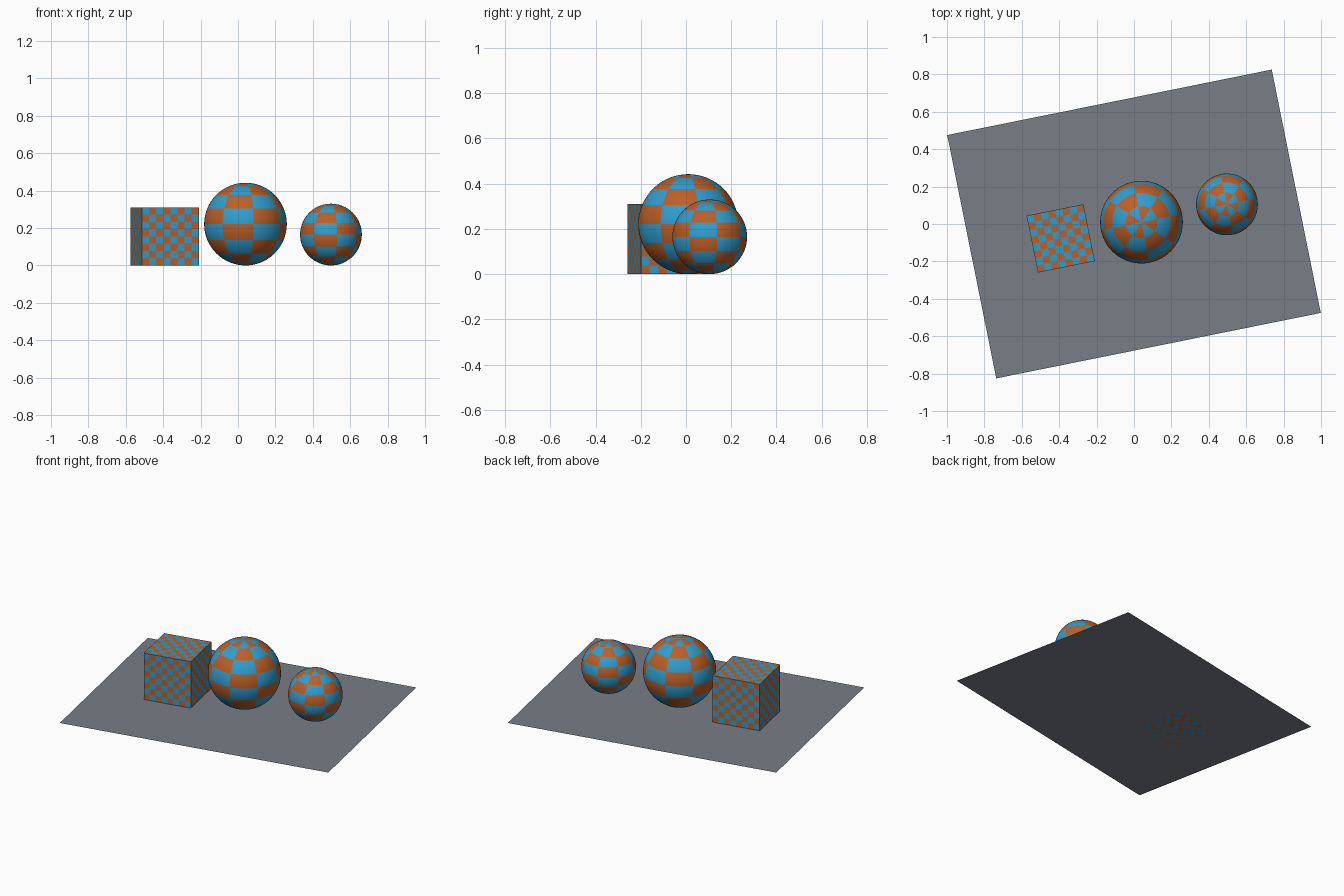
import bpy, bmesh, math
from mathutils import Matrix

if "Cube" in bpy.data.objects:
    bpy.data.objects.remove(bpy.data.objects["Cube"])

TURN = math.radians(11.4)   # the whole set is turned about z
CELLS = 8                   # checks per side / around / up each sphere


def material(name, rgb):
    m = bpy.data.materials.new(name)
    m.diffuse_color = (*rgb, 1.0)
    m.use_nodes = True
    m.node_tree.nodes["Principled BSDF"].inputs["Base Color"].default_value = m.diffuse_color
    return m


ORANGE = material("orange", (0.50, 0.115, 0.02))
BLUE = material("blue", (0.03, 0.34, 0.62))
GREY = material("slate grey", (0.19, 0.205, 0.24))


def finish(name, bm, mats, loc):
    me = bpy.data.meshes.new(name)
    bm.to_mesh(me)
    bm.free()
    for m in mats:
        me.materials.append(m)
    ob = bpy.data.objects.new(name, me)
    ob.location = loc
    ob.rotation_euler.z = TURN
    bpy.context.collection.objects.link(ob)
    return ob


# Flat floor sheet
bm = bmesh.new()
bmesh.ops.create_grid(bm, x_segments=1, y_segments=1, size=0.5)
bmesh.ops.scale(bm, vec=(1.77, 1.327, 1), verts=bm.verts)
finish("floor_sheet", bm, [GREY], (0, 0, 0))


# Checked cube: six gridded sides, coloured by cell parity
def checked_cube(name, loc, size):
    bm = bmesh.new()
    h = size / 2
    turns = [Matrix.Identity(4), Matrix.Rotation(math.pi, 4, 'X')]
    turns += [Matrix.Rotation(k * math.pi / 2, 4, 'Z') @ Matrix.Rotation(math.pi / 2, 4, 'X')
              for k in range(4)]
    for turn in turns:
        old = set(bm.faces)
        res = bmesh.ops.create_grid(bm, x_segments=CELLS, y_segments=CELLS, size=h)
        for f in bm.faces:
            if f not in old:
                c = f.calc_center_median()
                u = math.floor((c.x + h) / size * CELLS)
                v = math.floor((c.y + h) / size * CELLS)
                f.material_index = (u + v) % 2
        bmesh.ops.transform(bm, matrix=turn @ Matrix.Translation((0, 0, h)), verts=res["verts"])
    bmesh.ops.remove_doubles(bm, verts=bm.verts, dist=1e-5)
    return finish(name, bm, [ORANGE, BLUE], (loc[0], loc[1], h))


# Checked ball: cells by longitude and latitude
def checked_ball(name, loc, radius):
    bm = bmesh.new()
    bmesh.ops.create_uvsphere(bm, u_segments=64, v_segments=32, radius=radius)
    for f in bm.faces:
        c = f.calc_center_median()
        u = math.floor((math.atan2(c.y, c.x) + math.pi) / (2 * math.pi) * CELLS)
        lat = math.atan2(c.z, math.hypot(c.x, c.y))
        v = math.floor((lat / math.pi + 0.5) * CELLS)
        f.material_index = (u + v) % 2
        f.smooth = True
    return finish(name, bm, [ORANGE, BLUE], (loc[0], loc[1], radius))


checked_cube("checked_cube", (-0.392, -0.077), 0.31)
checked_ball("large_ball", (0.04, 0.01), 0.221)
checked_ball("small_ball", (0.497, 0.105), 0.165)
